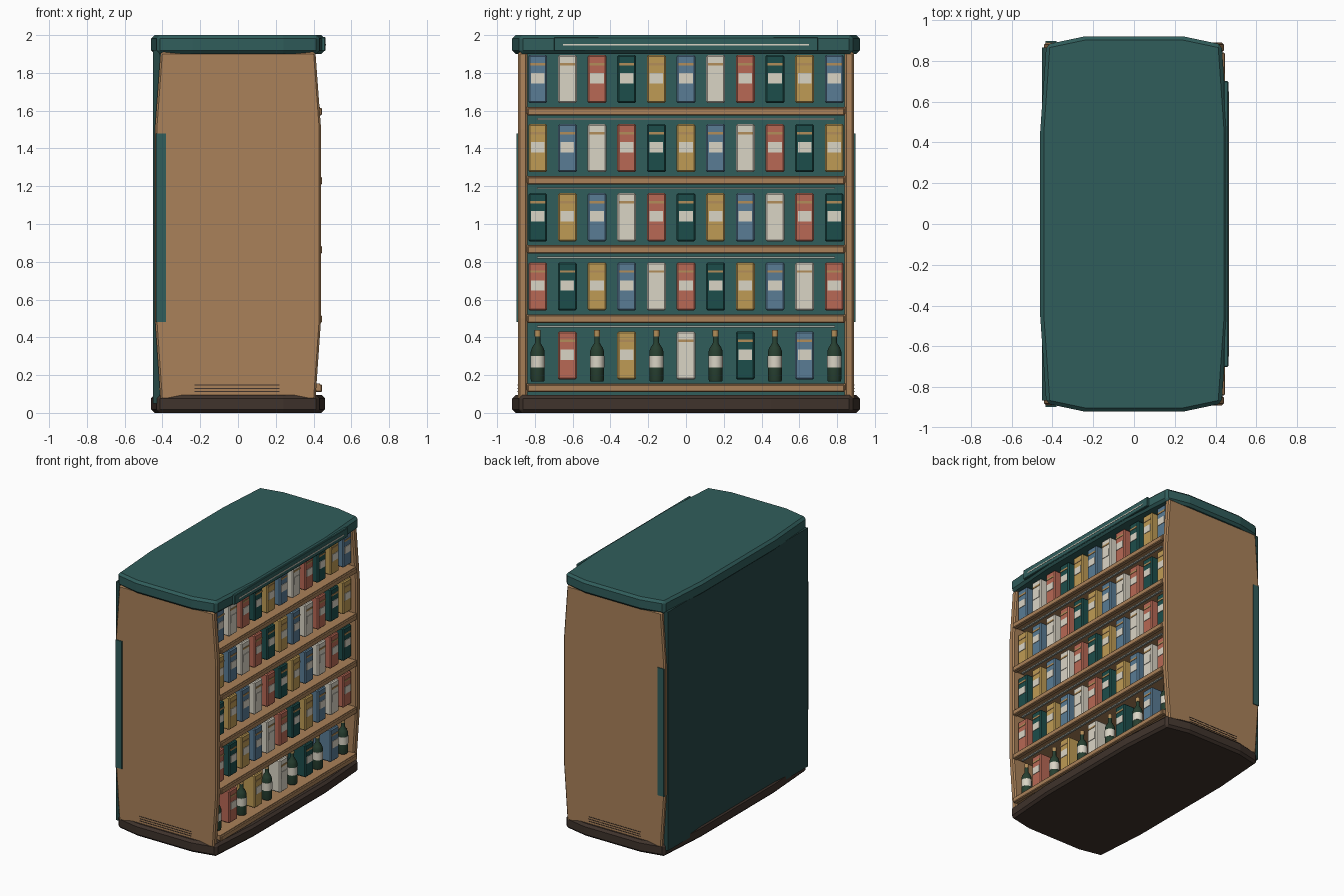
import bpy, bmesh, math

if "Cube" in bpy.data.objects:
    bpy.data.objects.remove(bpy.data.objects["Cube"])

MATS = {}
COL = {
    'wood': (0.40, 0.22, 0.10), 'teal': (0.03, 0.11, 0.105), 'back': (0.02, 0.065, 0.062),
    'dark': (0.05, 0.033, 0.025), 'cream': (0.70, 0.66, 0.56), 'red': (0.48, 0.14, 0.09),
    'blue': (0.10, 0.20, 0.30), 'yellow': (0.52, 0.33, 0.09), 'green': (0.012, 0.075, 0.07),
    'glass': (0.02, 0.05, 0.03), 'tan': (0.45, 0.27, 0.10), 'grey': (0.35, 0.38, 0.34)}


def finish(ob, col, bevel=0.0):
    if col not in MATS:
        MATS[col] = bpy.data.materials.new(col)
        MATS[col].diffuse_color = (*COL[col], 1)
    ob.data.materials.append(MATS[col])
    if bevel:
        m = ob.modifiers.new('bevel', 'BEVEL')
        m.width, m.segments, m.limit_method = bevel, 1, 'ANGLE'
    return ob


def from_bmesh(name, bm, col, bevel=0.0):
    bmesh.ops.recalc_face_normals(bm, faces=bm.faces)
    me = bpy.data.meshes.new(name)
    bm.to_mesh(me)
    bm.free()
    ob = bpy.data.objects.new(name, me)
    bpy.context.collection.objects.link(ob)
    return finish(ob, col, bevel)


def box(name, x, y, z, col, bevel=0.0):
    """Box from (min, max) pairs."""
    bm = bmesh.new()
    bmesh.ops.create_cube(bm, size=1)
    for v in bm.verts:
        v.co = [(a[0] + a[1]) / 2 + c * (a[1] - a[0]) for a, c in zip((x, y, z), v.co)]
    return from_bmesh(name, bm, col, bevel)


def prism(name, pts, lo, hi, axis, col, bevel=0.0):
    """Extrude an outline along y (outline in xz) or z (outline in xy)."""
    bm = bmesh.new()
    place = (lambda p, h: (p[0], h, p[1])) if axis == 'y' else (lambda p, h: (p[0], p[1], h))
    f = bm.faces.new([bm.verts.new(place(p, lo)) for p in pts])
    ext = bmesh.ops.extrude_face_region(bm, geom=[f])
    for v in ext['geom']:
        if isinstance(v, bmesh.types.BMVert):
            v.co['xyz'.index(axis)] = hi
    return from_bmesh(name, bm, col, bevel)


def lathe(name, profile, loc, col, n=12):
    bm = bmesh.new()
    rings = [[bm.verts.new((loc[0] + r * math.cos(2 * math.pi * i / n),
                            loc[1] + r * math.sin(2 * math.pi * i / n), loc[2] + z))
              for i in range(n)] for r, z in profile]
    for a, b in zip(rings, rings[1:]):
        for i in range(n):
            bm.faces.new((a[i], a[(i + 1) % n], b[(i + 1) % n], b[i]))
    bm.faces.new(rings[0])
    bm.faces.new(rings[-1])
    ob = from_bmesh(name, bm, col)
    bpy.context.view_layer.objects.active = ob
    ob.select_set(True)
    bpy.ops.object.shade_smooth_by_angle(angle=math.radians(40))
    ob.select_set(False)


def mirrored(q):
    """Complete a four-way symmetric outline from its +x +y quarter."""
    half = q + [(x, -y) for x, y in reversed(q)]
    return half + [(-x, y) for x, y in reversed(half)]


# Bulged canopy and plinth
outline = mirrored([(0.24, 0.92), (0.43, 0.88), (0.46, 0.45)])
prism('canopy', outline, 1.9, 2.0, 'z', 'teal', 0.018)
prism('plinth', outline, 0.0, 0.095, 'z', 'dark', 0.018)

# Header board with pale trim line
box('header_board', (0.44, 0.463), (-0.7, 0.7), (1.915, 1.99), 'teal', 0.004)
box('header_trim', (0.46, 0.465), (-0.65, 0.65), (1.945, 1.953), 'cream')

# Bowed side panels with handle strips and vent slots
side = [(0.41, 0.07), (0.44, 0.5), (0.44, 1.5), (0.41, 1.91)]
side += [(-x, z) for x, z in reversed(side)]
for s in (-1, 1):
    prism('side_panel', side, s * 0.84, s * 0.89, 'y', 'wood', 0.01)
    box('side_strip', (-0.435, -0.38), sorted((s * 0.88, s * 0.897)), (0.48, 1.48), 'teal')
    for z in (0.11, 0.127, 0.145):
        box('vent_slot', (-0.23, 0.22), sorted((s * 0.88, s * 0.892)), (z, z + 0.005), 'dark')

# Back panel
box('back_panel', (-0.45, -0.415), (-0.865, 0.865), (0.05, 1.92), 'back')
box('back_lining', (-0.416, -0.41), (-0.84, 0.84), (0.09, 1.9), 'teal')

# Shelves, rails and goods
cycle = ['blue', 'cream', 'red', 'green', 'yellow']
bottle = [(0.034, 0), (0.037, 0.01), (0.037, 0.16), (0.03, 0.18), (0.014, 0.205), (0.014, 0.24)]
for k in range(5):
    top = 1.62 - 0.366 * k
    box('shelf', (-0.43, 0.435), (-0.845, 0.845), (top - 0.035, top), 'wood')
    box('shelf_lip', (0.41, 0.445), (-0.84, 0.84), (top - 0.045, top - 0.005), 'wood', 0.005)
    if k < 4:
        box('shelf_light', (0.39, 0.405), (-0.79, 0.79), (top - 0.07, top - 0.06), 'grey')
    for i in range(11):
        y, z = -0.785 + 0.157 * i, top + 0.02
        if k == 4 and i % 2 == 0:
            c = (0.36, y, z - 0.01)
            lathe('bottle', bottle, c, 'glass')
            lathe('bottle_label', [(0.0385, 0.075), (0.0385, 0.135)], c, 'cream')
            lathe('bottle_cap', [(0.016, 0.238), (0.016, 0.272)], c, 'tan')
            continue
        box('carton', (0.24, 0.40), (y - 0.05, y + 0.05), (z, z + 0.255), cycle[(i - k) % 5], 0.008)
        box('carton_label', (0.395, 0.404), (y - 0.036, y + 0.036),
            (z + 0.105, z + 0.16), 'cream')
        box('carton_band', (0.395, 0.403), (y - 0.04, y + 0.04), (z + 0.2, z + 0.213), 'tan')

for m in bpy.data.materials:
    if m.users and not m.is_grease_pencil:
        m.use_nodes = True
        m.node_tree.nodes["Principled BSDF"].inputs["Base Color"].default_value = m.diffuse_color
